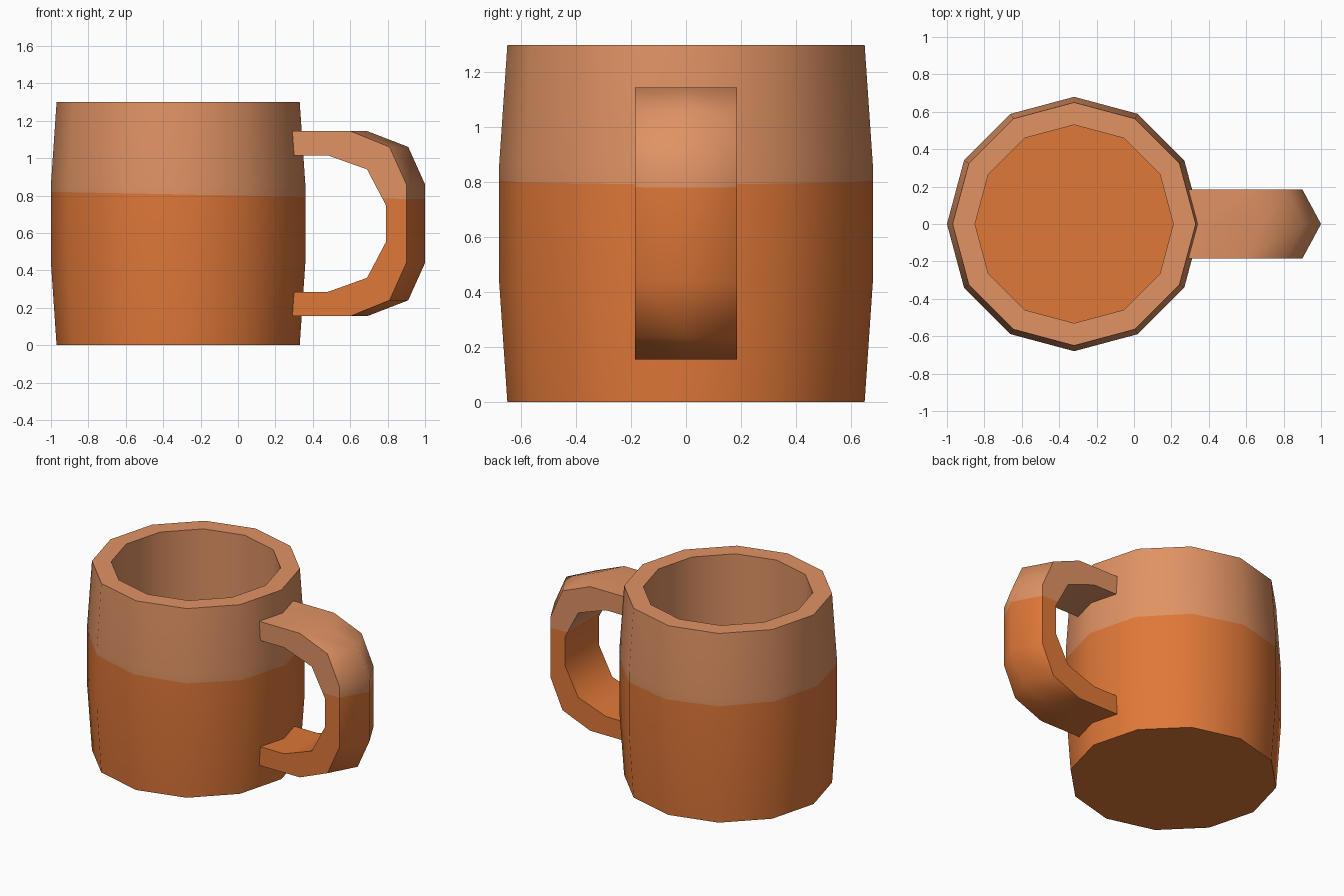
import bpy, bmesh, math
from mathutils import Vector

cube = bpy.data.objects.get("Cube")
if cube:
    bpy.data.objects.remove(cube)


def make_material(name, color):
    mat = bpy.data.materials.new(name)
    mat.use_nodes = True
    mat.diffuse_color = color
    mat.node_tree.nodes["Principled BSDF"].inputs["Base Color"].default_value = color
    return mat


orange = make_material("orange glaze", (0.745, 0.188, 0.04, 1))
tan = make_material("tan glaze", (0.745, 0.29, 0.127, 1))

# Slightly tilted line where the two glazes meet
SPLIT = Vector((0, 0, 0.8))
SPLIT_NORMAL = Vector((0.02, 0, 1)).normalized()


def finish(name, bm, smooth_angle):
    """Cut along the glaze line, colour by height and create the object."""
    bmesh.ops.recalc_face_normals(bm, faces=bm.faces)
    bmesh.ops.bisect_plane(bm, geom=bm.verts[:] + bm.edges[:] + bm.faces[:],
                           plane_co=SPLIT, plane_no=SPLIT_NORMAL)
    for face in bm.faces:
        above = (face.calc_center_median() - SPLIT).dot(SPLIT_NORMAL) > 0
        face.material_index = int(above)
    mesh = bpy.data.meshes.new(name)
    bm.to_mesh(mesh)
    bm.free()
    mesh.materials.append(orange)
    mesh.materials.append(tan)
    obj = bpy.data.objects.new(name, mesh)
    bpy.context.collection.objects.link(obj)
    bpy.ops.object.select_all(action='DESELECT')
    obj.select_set(True)
    bpy.context.view_layer.objects.active = obj
    bpy.ops.object.shade_smooth_by_angle(angle=math.radians(smooth_angle))
    return obj


def bridge(bm, a, b, closed):
    """Join two rows of vertices with quads."""
    n = len(a)
    for i in range(n if closed else n - 1):
        j = (i + 1) % n
        bm.faces.new((a[i], a[j], b[j], b[i]))


# Cup body: twelve-sided barrel with a straight hollow
SIDES, CENTRE_X = 12, -0.32
profile = [(0.65, 0), (0.68, 0.44), (0.68, 0.86), (0.65, 1.3), (0.53, 1.3), (0.53, 0.13)]
bm = bmesh.new()
rings = []
for radius, z in profile:
    angles = [math.tau * i / SIDES for i in range(SIDES)]
    rings.append([bm.verts.new((CENTRE_X + radius * math.cos(a), radius * math.sin(a), z))
                  for a in angles])
for lower, upper in zip(rings, rings[1:]):
    bridge(bm, lower, upper, True)
bm.faces.new(rings[0])
bm.faces.new(rings[-1])
finish("cup_body", bm, 40)

# Handle: upper half of the outline, mirrored in height about its middle
MID_Z, HALF_WIDTH = 0.65, 0.185


def mirrored(points):
    return points + [(x, 2 * MID_Z - z) for x, z in reversed(points)]


outer_edge = mirrored([(0.29, 1.145), (0.6, 1.145), (0.81, 1.06), (0.9, 0.86)])
outer_ridge = mirrored([(0.29, 1.145), (0.69, 1.145), (0.91, 1.06), (1.0, 0.86)])
inner_edge = mirrored([(0.29, 1.015), (0.48, 1.015), (0.69, 0.94), (0.79, 0.75)])

bm = bmesh.new()
rows = [[bm.verts.new((x, y, z)) for x, z in outline]
        for outline, y in ((outer_edge, -HALF_WIDTH), (outer_ridge, 0),
                           (outer_edge, HALF_WIDTH), (inner_edge, HALF_WIDTH),
                           (inner_edge, -HALF_WIDTH))]
for i, row in enumerate(rows):
    bridge(bm, row, rows[(i + 1) % len(rows)], False)
for end in (0, -1):
    bm.faces.new([row[end] for row in rows])
finish("handle", bm, 59)
